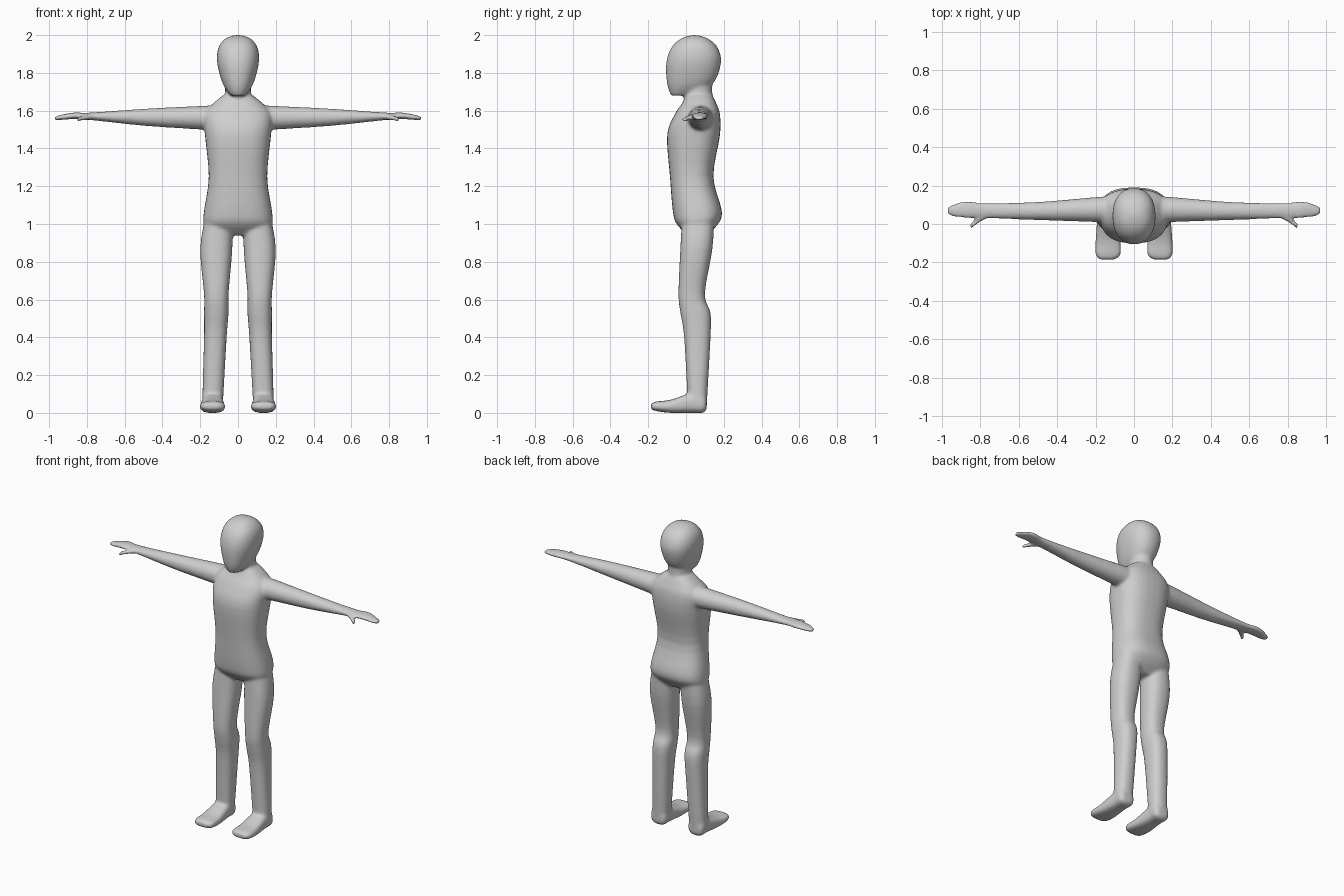
import bpy
import bmesh
import math

default_cube = bpy.data.objects.get("Cube")
if default_cube:
    bpy.data.objects.remove(default_cube, do_unlink=True)

SEGMENTS = 32
STEPS = 4


def blend(before, start, end, after, t):
    """Interpolate smoothly between two neighbouring sections."""
    section = []
    for p, a, b, n in zip(before, start, end, after):
        leave, arrive = (b - p) / 2, (n - a) / 2
        ease = t * t * (3 - 2 * t)
        section.append(a + (b - a) * ease
                       + leave * t * (1 - t) * (1 - t)
                       - arrive * t * t * (1 - t))
    return section


def refine(sections):
    """Add smooth in-between sections."""
    padded = [sections[0], *sections, sections[-1]]
    result = []
    for before, start, end, after in zip(padded, padded[1:], padded[2:], padded[3:]):
        for step in range(STEPS):
            result.append(blend(before, start, end, after, step / STEPS))
    return result + [sections[-1]]


def rounded(value, power):
    """Square off a circle coordinate into a superellipse."""
    return math.copysign(abs(value) ** (2 / power), value)


def loft(bm, axis, sections, power, side=1):
    """Skin sections (position, low u, high u, low v, high v) along an axis."""
    u, v = [i for i in range(3) if i != axis]
    rings = []
    for position, u_low, u_high, v_low, v_high in refine(sections):
        ring = []
        for k in range(SEGMENTS):
            angle = math.tau * k / SEGMENTS
            across = rounded(math.cos(angle), power)
            along = rounded(math.sin(angle), power)
            point = [0, 0, 0]
            point[axis] = position
            point[u] = (u_low + u_high + (u_high - u_low) * across) / 2
            point[v] = (v_low + v_high + (v_high - v_low) * along) / 2
            point[0] *= side
            ring.append(bm.verts.new(point))
        rings.append(ring)
    for lower, upper in zip(rings, rings[1:]):
        for k in range(SEGMENTS):
            bm.faces.new((lower[k - 1], lower[k], upper[k], upper[k - 1]))
    bm.faces.new(rings[0])
    bm.faces.new(rings[-1])


def central(bm, sections, power):
    """Skin upright sections (height, half width, front, back) about the middle."""
    loft(bm, 2, [(z, -w, w, front, back) for z, w, front, back in sections], power)


def build_core(bm):
    # Torso from hips to collar
    central(bm, [
        (.94, .13, .01, .11),
        (1, .18, -.05, .17),
        (1.07, .18, -.07, .19),
        (1.25, .155, -.085, .145),
        (1.47, .175, -.1, .18),
        (1.58, .18, -.06, .18),
        (1.64, .13, -.02, .16),
        (1.68, .08, 0, .14),
    ], power=2.5)
    # Neck
    central(bm, [
        (1.58, .1, -.02, .15),
        (1.68, .07, -.01, .14),
        (1.78, .07, -.02, .14),
    ], power=2)
    # Head from chin to crown
    central(bm, [
        (1.68, .04, -.08, .02),
        (1.74, .08, -.1, .14),
        (1.85, .11, -.105, .185),
        (1.93, .105, -.08, .17),
        (1.98, .07, -.03, .12),
        (2, .02, .03, .06),
    ], power=2.3)


def build_limbs(bm, side):
    # Leg from ankle to hip
    loft(bm, 2, [
        (.04, .08, .19, .01, .11),
        (.4, .06, .18, -.01, .13),
        (.53, .05, .18, -.03, .13),
        (.63, .05, .18, -.04, .1),
        (.87, .03, .2, -.03, .14),
        (1.05, .03, .17, -.02, .15),
    ], 2.4, side)
    # Foot from toe to heel
    loft(bm, 1, [
        (-.185, .1, .18, .02, .05),
        (-.16, .07, .2, .01, .06),
        (-.08, .07, .2, 0, .07),
        (.04, .08, .19, 0, .11),
        (.09, .08, .19, 0, .1),
        (.11, .1, .17, .02, .08),
    ], 2.8, side)
    # Arm and mitten hand
    loft(bm, 0, [
        (.05, 0, .15, 1.49, 1.63),
        (.2, .01, .14, 1.5, 1.625),
        (.5, .02, .115, 1.52, 1.61),
        (.78, .03, .11, 1.55, 1.59),
        (.87, .03, .12, 1.555, 1.59),
        (.95, .04, .1, 1.55, 1.575),
        (.975, .06, .08, 1.55, 1.565),
    ], 2, side)
    # Thumb
    loft(bm, 0, [
        (.76, .03, .08, 1.555, 1.585),
        (.8, .01, .055, 1.55, 1.58),
        (.855, -.03, 0, 1.54, 1.565),
    ], 2, side)


bm = bmesh.new()
build_core(bm)
for side in (1, -1):
    build_limbs(bm, side)
bmesh.ops.recalc_face_normals(bm, faces=bm.faces)

mesh = bpy.data.meshes.new("body")
bm.to_mesh(mesh)
bm.free()
body = bpy.data.objects.new("body", mesh)
bpy.context.collection.objects.link(body)

# Plain grey skin
grey = bpy.data.materials.new("light grey")
grey.use_nodes = True
colour = (.62, .62, .62, 1)
grey.diffuse_color = colour
grey.node_tree.nodes["Principled BSDF"].inputs["Base Color"].default_value = colour
mesh.materials.append(grey)
mesh.shade_smooth()

# Fuse the parts into one skin and soften the joins
fuse = body.modifiers.new("fuse", "REMESH")
fuse.mode = "VOXEL"
fuse.voxel_size = .008
fuse.use_smooth_shade = True
soften = body.modifiers.new("soften", "SMOOTH")
soften.factor = .5
soften.iterations = 12
